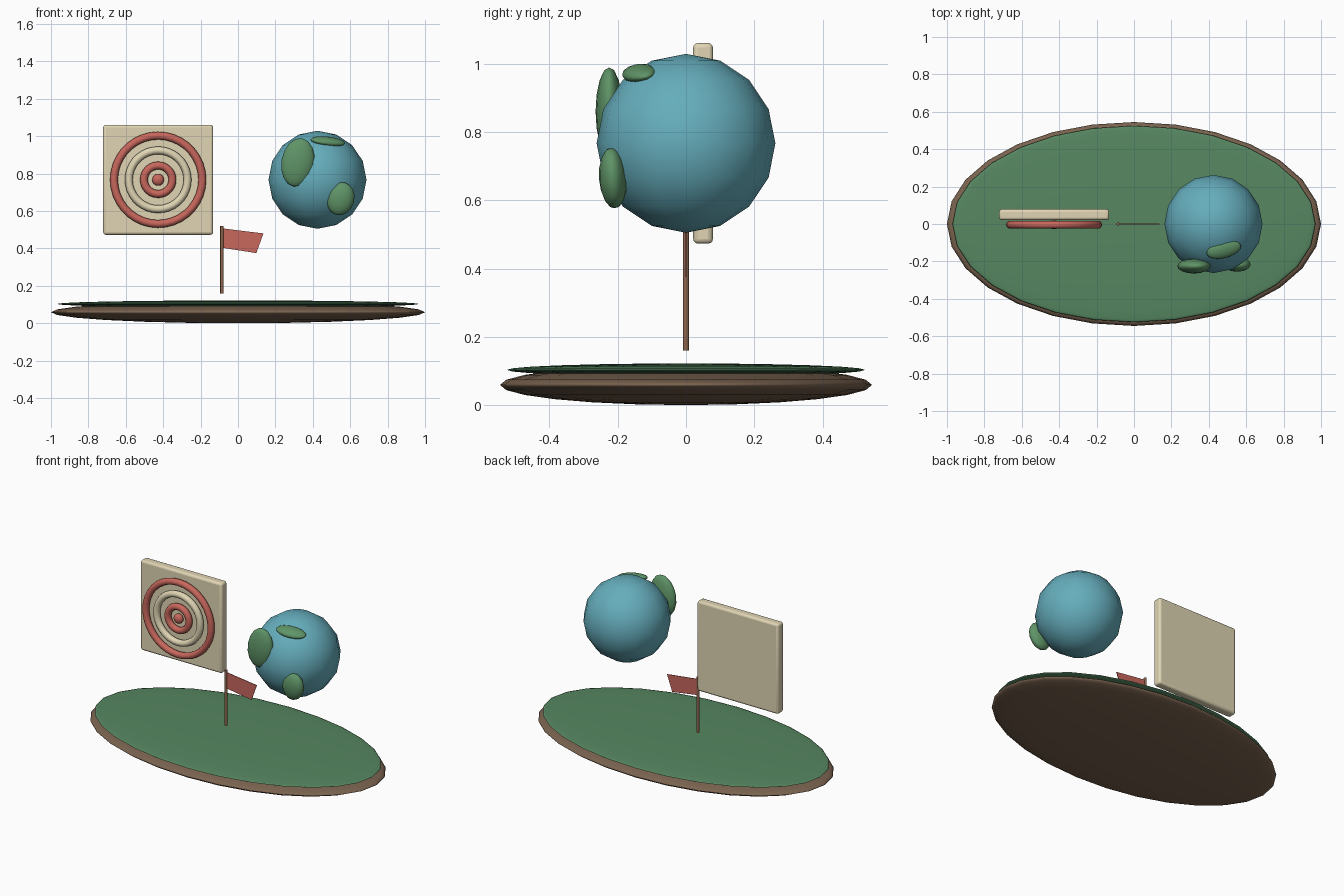
import bpy
import bmesh
from math import radians, pi
from mathutils import Vector

if "Cube" in bpy.data.objects:
    bpy.data.objects.remove(bpy.data.objects["Cube"], do_unlink=True)


def material(name, rgb):
    """Flat colour from 0-255 display values, stored as linear."""
    lin = [((c / 255 + 0.055) / 1.055) ** 2.4 for c in rgb]
    m = bpy.data.materials.new(name)
    m.use_nodes = True
    m.diffuse_color = (*lin, 1)
    m.node_tree.nodes["Principled BSDF"].inputs["Base Color"].default_value = (*lin, 1)
    return m


SOIL = material("soil brown", (122, 99, 79))
GRASS = material("grass green", (86, 135, 97))
WOOD = material("wood brown", (142, 102, 76))
RED = material("soft red", (200, 103, 92))
CREAM = material("warm cream", (224, 213, 180))
WATER = material("water blue", (101, 173, 188))
LAND = material("land green", (95, 148, 103))


def finish(name, mat, angle=None):
    ob = bpy.context.object
    ob.name = ob.data.name = name
    ob.data.materials.append(mat)
    if angle == "smooth":
        bpy.ops.object.shade_smooth()
    elif angle:
        bpy.ops.object.shade_smooth_by_angle(angle=radians(angle))
    return ob


def ellipsoid(name, mat, centre, radii, segments, rings, tilt=(0, 0, 0)):
    bpy.ops.mesh.primitive_uv_sphere_add(segments=segments, ring_count=rings, radius=1, location=centre)
    ob = finish(name, mat, "smooth")
    ob.scale = radii
    ob.rotation_euler = [radians(a) for a in tilt]
    return ob


# Island: two flattened discs
ellipsoid("island_soil", SOIL, (0, 0, 0.059), (1, 0.545, 0.059), 28, 12)
ellipsoid("island_grass", GRASS, (0, 0, 0.103), (0.97, 0.525, 0.019), 28, 12)

# Globe with three raised land patches
ellipsoid("globe", WATER, (0.425, 0, 0.767), (0.262, 0.262, 0.262), 16, 8)
ellipsoid("land_upper", LAND, (0.32, -0.225, 0.86), (0.088, 0.04, 0.131), 16, 8, (0, 10, 0))
ellipsoid("land_lower", LAND, (0.549, -0.214, 0.665), (0.073, 0.041, 0.09), 16, 8, (4, 15, 0))
ellipsoid("land_top", LAND, (0.48, -0.137, 0.972), (0.095, 0.047, 0.024), 16, 8, (15, 6, 14))

# Target board with rounded edges
TARGET = Vector((-0.427, -0.004, 0.767))
bpy.ops.mesh.primitive_cube_add(size=1, location=(TARGET.x, 0.05, TARGET.z))
board = finish("target_board", CREAM, 30)
board.data.transform(((0.588, 0, 0, 0), (0, 0.058, 0, 0), (0, 0, 0.588, 0), (0, 0, 0, 1)))
bevel = board.modifiers.new("rounded_edges", "BEVEL")
bevel.width = 0.014
bevel.segments = 3

# Target rings and bullseye
for name, mat, major in (("outer_ring", RED, 0.236),
                         ("middle_ring", CREAM, 0.157),
                         ("inner_ring", RED, 0.076)):
    bpy.ops.mesh.primitive_torus_add(major_radius=major, minor_radius=0.021, major_segments=36,
                                     minor_segments=10, location=TARGET, rotation=(pi / 2, 0, 0))
    finish("target_" + name, mat, "smooth")
ellipsoid("target_bullseye", RED, TARGET, (0.032, 0.024, 0.032), 16, 8)

# Flag pole
bpy.ops.mesh.primitive_cylinder_add(vertices=12, radius=0.009, depth=0.36, location=(-0.086, 0, 0.34))
finish("flag_pole", WOOD, 40)

# Flag: thin slanted cloth
bm = bmesh.new()
front = bm.faces.new([bm.verts.new((x, -0.002, z)) for x, z in
                      ((-0.082, 0.403), (0.098, 0.375), (0.136, 0.48), (-0.082, 0.507))])
ext = bmesh.ops.extrude_face_region(bm, geom=[front], use_keep_orig=True)
bmesh.ops.translate(bm, vec=(0, 0.004, 0), verts=[v for v in ext["geom"] if isinstance(v, bmesh.types.BMVert)])
bmesh.ops.recalc_face_normals(bm, faces=bm.faces)
mesh = bpy.data.meshes.new("flag")
bm.to_mesh(mesh)
bm.free()
mesh.materials.append(RED)
bpy.context.collection.objects.link(bpy.data.objects.new("flag", mesh))
